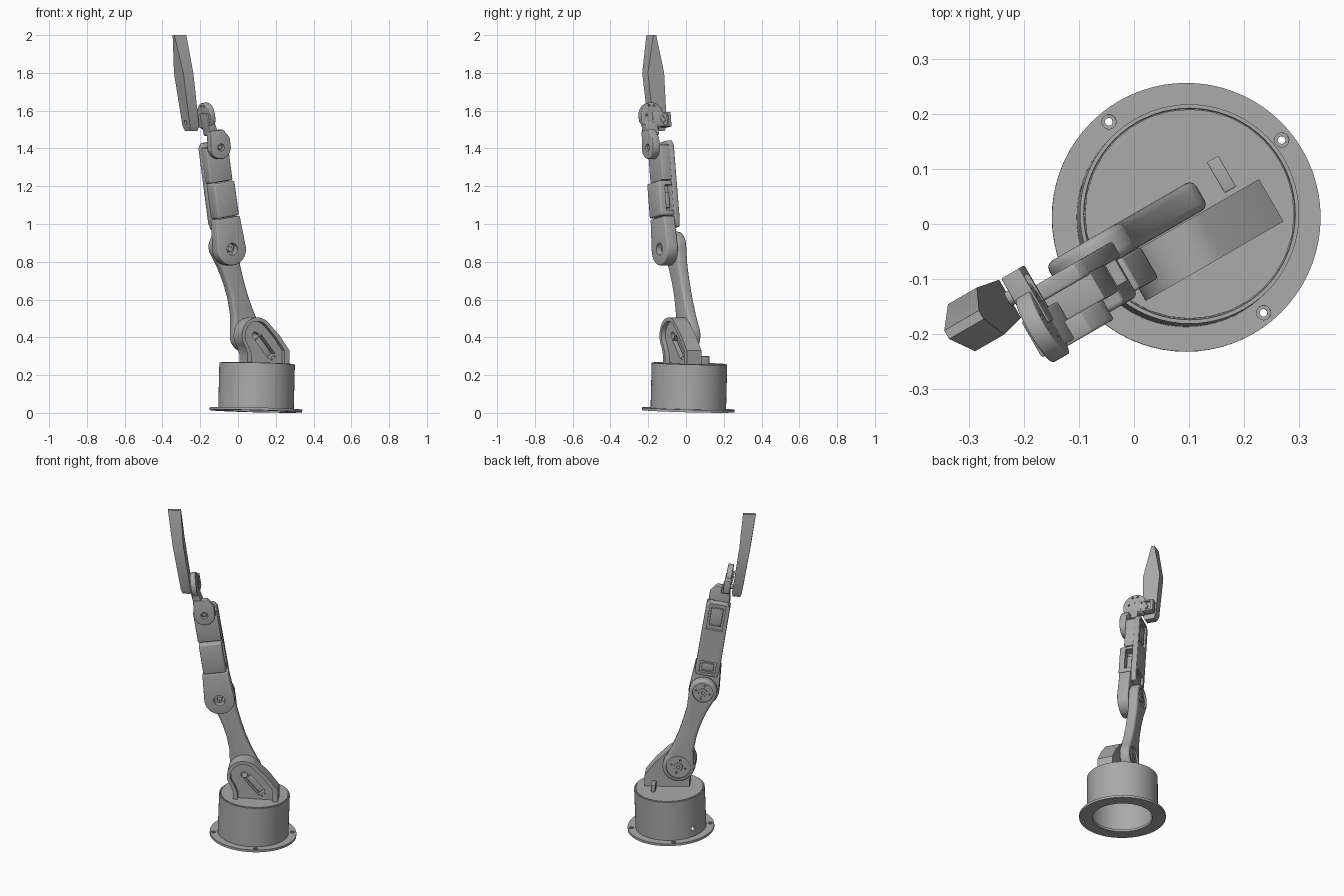
import bpy, bmesh
from math import sin, cos, pi, radians
from mathutils import Matrix, Vector

if "Cube" in bpy.data.objects:
    bpy.data.objects.remove(bpy.data.objects["Cube"])

grey = bpy.data.materials.new("printed grey")
grey.use_nodes = True
COLOUR = (0.4, 0.4, 0.4, 1)
grey.diffuse_color = COLOUR
grey.node_tree.nodes["Principled BSDF"].inputs["Base Color"].default_value = COLOUR

# Arm frame: x along the arm plane, y across it, z up
CENTRE = Matrix.Translation((0.095, 0.012, 0))
ARM = CENTRE @ Matrix.Rotation(radians(30), 4, 'Z')


def frame(u, z, lean=0):
    return ARM @ Matrix.Translation((u, 0, z)) @ Matrix.Rotation(-radians(lean), 4, 'Y')


def arc(r, start, end, cx=0, cy=0, steps=24):
    angles = [radians(start + (end - start) * i / steps) for i in range(steps + 1)]
    return [(cx + r * cos(a), cy + r * sin(a)) for a in angles]


def rect(x0, x1, y0, y1):
    return [(x0, y0), (x1, y0), (x1, y1), (x0, y1)]


def disc(r, cx=0, cy=0):
    return arc(r, 0, 348.75, cx, cy, 31)


def finish(name, bm, matrix, bevel=0):
    bmesh.ops.remove_doubles(bm, verts=bm.verts, dist=1e-5)
    bmesh.ops.recalc_face_normals(bm, faces=bm.faces)
    mesh = bpy.data.meshes.new(name)
    bm.transform(matrix)
    bm.to_mesh(mesh)
    bm.free()
    mesh.materials.append(grey)
    ob = bpy.data.objects.new(name, mesh)
    bpy.context.collection.objects.link(ob)
    if bevel:
        mod = ob.modifiers.new("bevel", 'BEVEL')
        mod.width, mod.segments, mod.limit_method = bevel, 3, 'ANGLE'
        mod.angle_limit = radians(40)
        apply(ob, mod)
    return ob


def apply(ob, mod):
    bpy.context.view_layer.objects.active = ob
    bpy.ops.object.modifier_apply(modifier=mod.name)


def prism(name, pts, lo, hi, matrix, bevel=0, axis='Y'):
    """Extrude a profile along the frame's y axis (or its x or z axis)."""
    place = {'Y': lambda p, d: (p[0], d, p[1]), 'X': lambda p, d: (d, p[0], p[1]),
             'Z': lambda p, d: (p[0], p[1], d)}[axis]
    bm = bmesh.new()
    rings = [[bm.verts.new(place(p, d)) for p in pts] for d in (lo, hi)]
    for ring in rings:
        bm.faces.new(ring)
    skin(bm, rings)
    return finish(name, bm, matrix, bevel)


def skin(bm, rings):
    n = len(rings[0])
    for a, b in zip(rings, rings[1:]):
        for i in range(n):
            bm.faces.new((a[i], a[(i + 1) % n], b[(i + 1) % n], b[i]))


def cut(ob, pts, lo, hi, matrix, axis='Y'):
    cutter = prism("cutter", pts, lo, hi, matrix, 0, axis)
    mod = ob.modifiers.new("cut", 'BOOLEAN')
    mod.operation, mod.object, mod.solver = 'DIFFERENCE', cutter, 'EXACT'
    apply(ob, mod)
    bpy.data.objects.remove(cutter)


# Base: hollow flanged drum, slightly tilted
BASE = CENTRE @ Matrix.Translation((0, 0, 0.009)) @ Matrix.Rotation(0.035, 4, Vector((-1, 1, 0)))
profile = [(0, 0.246), (0.192, 0.246), (0.193, 0.252), (0.2, 0.252), (0.2, 0.014), (0.245, 0.014),
           (0.245, 0), (0.17, 0), (0.17, 0.014), (0.185, 0.014), (0.185, 0.23), (0, 0.23)]
bm = bmesh.new()
ends = [bm.verts.new((r, 0, z)) for r, z in profile]
edges = [bm.edges.new(pair) for pair in zip(ends, ends[1:])]
bmesh.ops.spin(bm, geom=ends + edges, cent=(0, 0, 0), axis=(0, 0, 1), angle=2 * pi, steps=72)
drum = finish("base_drum", bm, BASE)
for k in range(4):
    x, y = 0.224 * cos(radians(39 + 90 * k)), 0.224 * sin(radians(39 + 90 * k))
    cut(drum, disc(0.007, x, y), -0.01, 0.03, BASE, 'Z')
    cut(drum, disc(0.013, x, y), 0.009, 0.03, BASE, 'Z')
cut(drum, disc(0.014, 0, 0.06), 0.15, 0.25, BASE @ Matrix.Rotation(radians(75), 4, 'Z'))
prism("turntable", disc(0.191), 0.24, 0.254, BASE, 0, 'Z')
prism("base_peg", rect(0.083, 0.107, 0.003, 0.068), 0.25, 0.3, ARM, 0.003, 'Z')

# Shoulder bracket with open pocket and servo slot
SHOULDER = frame(-0.045, 0.41)
bracket = prism("shoulder_bracket", arc(0.095, 40, 220) + [(-0.06, -0.1), (-0.06, -0.15), (0.195, -0.15),
                (0.195, -0.08), (0.135, 0)], -0.095, -0.006, SHOULDER)
cut(bracket, arc(0.075, 40, 220) + [(-0.035, -0.1), (-0.035, -0.2), (0.165, -0.2), (0.165, -0.08),
    (0.112, -0.01)], -0.12, -0.07, SHOULDER)
cut(bracket, disc(0.018), -0.1, 0, SHOULDER)
SLOT = SHOULDER @ Matrix.Translation((0.06, 0, -0.06)) @ Matrix.Rotation(radians(50), 4, 'Y')
cut(bracket, rect(-0.065, 0.065, -0.024, 0.024), -0.1, -0.03, SLOT)
prism("shoulder_servo", rect(-0.055, 0.06, -0.018, 0.018), -0.05, -0.02, SLOT, 0.003)
for a in (-0.078, 0.078):
    for b in (-0.012, 0.012):
        cut(bracket, disc(0.004, a, b), -0.1, -0.05, SLOT)

# Upper arm: waisted link with a recessed horn at each end
LINK, LENGTH = frame(-0.045, 0.41, 16.6), 0.49
link = prism("upper_arm", arc(0.09, 150, 385) + [(0.068, 0.12), (0.06, 0.2), (0.058, 0.28), (0.06, 0.37)]
             + arc(0.08, -15, 200, 0, LENGTH)
             + [(-0.056, 0.38), (-0.046, 0.3), (-0.044, 0.22), (-0.053, 0.13)], -0.004, 0.054, LINK, 0.014)
for part, t, r in (("shoulder", 0, 0.068), ("elbow", LENGTH, 0.058)):
    cut(link, disc(r, 0, t), 0.044, 0.08, LINK)
    cut(link, disc(0.014, 0, t), -0.02, 0.08, LINK)
    horn = prism(part + "_horn", disc(0.024, 0, t), 0.02, 0.05, LINK, 0.002)
    cut(horn, disc(0.009, 0, t), 0, 0.08, LINK)
    for k in range(4):
        x, y = 0.04 * cos(k * pi / 2), 0.04 * sin(k * pi / 2)
        cut(link, disc(0.005, x, t + y), 0.03, 0.08, LINK)

# Forearm: sleeve, servo housing, wrist block and back plate
FORE = frame(-0.185, 0.867, 8.8)
sleeve = prism("elbow_sleeve", arc(0.086, 180, 360) + [(0.074, 0.168), (-0.072, 0.168)],
               -0.07, -0.004, FORE, 0.006)
cut(sleeve, disc(0.032), -0.1, -0.03, FORE)
hub = prism("elbow_hub", disc(0.014), -0.05, -0.01, FORE, 0.002)
housing = prism("servo_housing", rect(-0.064, 0.066, 0.172, 0.358), -0.08, 0.005, FORE, 0.01)
block = prism("wrist_block", rect(-0.068, 0.068, 0.362, 0.55), -0.055, 0.005, FORE, 0.005)
plate = prism("forearm_back_plate", [(-0.06, 0.11), (0.06, 0.11), (0.07, 0.15), (0.068, 0.55),
              (0.052, 0.575), (-0.052, 0.575), (-0.068, 0.55), (-0.07, 0.15)], -0.002, 0.03, FORE, 0.005)
cut(housing, rect(-0.045, -0.002, 0.2, 0.335), 0.02, 0.1, FORE, 'X')
prism("housing_servo", rect(-0.04, -0.01, 0.215, 0.3), 0.015, 0.045, FORE, 0.003, 'X')
cut(plate, rect(-0.045, 0.045, 0.4, 0.56), 0.012, 0.05, FORE)
cut(plate, rect(-0.045, 0.045, 0.13, 0.2), 0.012, 0.05, FORE)
prism("wrist_servo", rect(-0.034, 0.034, 0.425, 0.535), 0.008, 0.024, FORE, 0.003)
prism("lower_servo", rect(-0.034, 0.034, 0.14, 0.185), 0.008, 0.022, FORE, 0.003)
for a in (-0.02, 0.02):
    for t in (0.43, 0.53):
        prism("servo_screw", disc(0.006, a, t), 0.022, 0.028, FORE)

# Wrist bracket and neck
WRIST = frame(-0.268, 1.405, 8.8)
wrist = prism("wrist_bracket", arc(0.061, 180, 360) + [(0.061, 0.045), (0.028, 0.092), (-0.05, 0.095)],
              -0.095, -0.053, WRIST, 0.004)
cut(wrist, disc(0.02), -0.12, -0.07, WRIST)
prism("wrist_horn", disc(0.011), -0.088, -0.06, WRIST, 0.002)
prism("wrist_neck", [(-0.05, 0.07), (0.0, 0.07), (-0.015, 0.14), (-0.035, 0.19), (-0.06, 0.19)],
      -0.09, -0.015, WRIST, 0.004)

# Gripper mount: rounded plate with a side bar
MOUNT = frame(-0.328, 1.575, 9)
mount = prism("gripper_mount", arc(0.068, 0, 180, -0.04) + [(-0.108, -0.03), (-0.08, -0.07), (0.01, -0.07),
              (0.028, -0.04)], -0.015, 0.017, MOUNT, 0.004, 'X')
for n, t in ((-0.075, 0), (-0.005, 0), (-0.055, 0.05), (-0.025, 0.05)):
    cut(mount, disc(0.006, n, t), -0.05, 0.05, MOUNT, 'X')
bar = prism("gripper_servo", rect(-0.04, 0.072, -0.062, 0.016), -0.018, 0.02, MOUNT, 0.003, 'X')
cut(bar, rect(0.0, 0.055, -0.05, 0.005), 0.008, 0.05, MOUNT, 'X')
prism("gripper_horn", disc(0.014, 0.025, -0.024), 0, 0.018, MOUNT, 0.002, 'X')
prism("gripper_pin", disc(0.014, 0.033, -0.03), -0.04, 0, MOUNT, 0, 'X')

# Jaw: leaning slab that tapers to a ridge
sections = [(1.492, -0.398, -0.356, 0.004, 0.06), (1.52, -0.408, -0.352, -0.008, 0.072),
            (1.8, -0.455, -0.394, -0.019, 0.08), (2.0, -0.485, -0.412, 0.024, 0.042)]
bm = bmesh.new()
rings = [[bm.verts.new((x, y, z)) for x, y in rect(u0, u1, n0, n1)] for z, u0, u1, n0, n1 in sections]
bm.faces.new(rings[0])
bm.faces.new(rings[-1])
skin(bm, rings)
jaw = finish("gripper_jaw", bm, ARM)
cut(jaw, disc(0.012, 0.033, 1.538), -0.5, -0.38, ARM, 'X')

# Smooth the curved walls and keep the edges sharp
bpy.ops.object.select_all(action='DESELECT')
for ob in bpy.context.collection.objects:
    if ob.type == 'MESH' and grey.name in ob.data.materials:
        ob.select_set(True)
        bpy.context.view_layer.objects.active = ob
bpy.ops.object.shade_smooth_by_angle(angle=radians(35))
